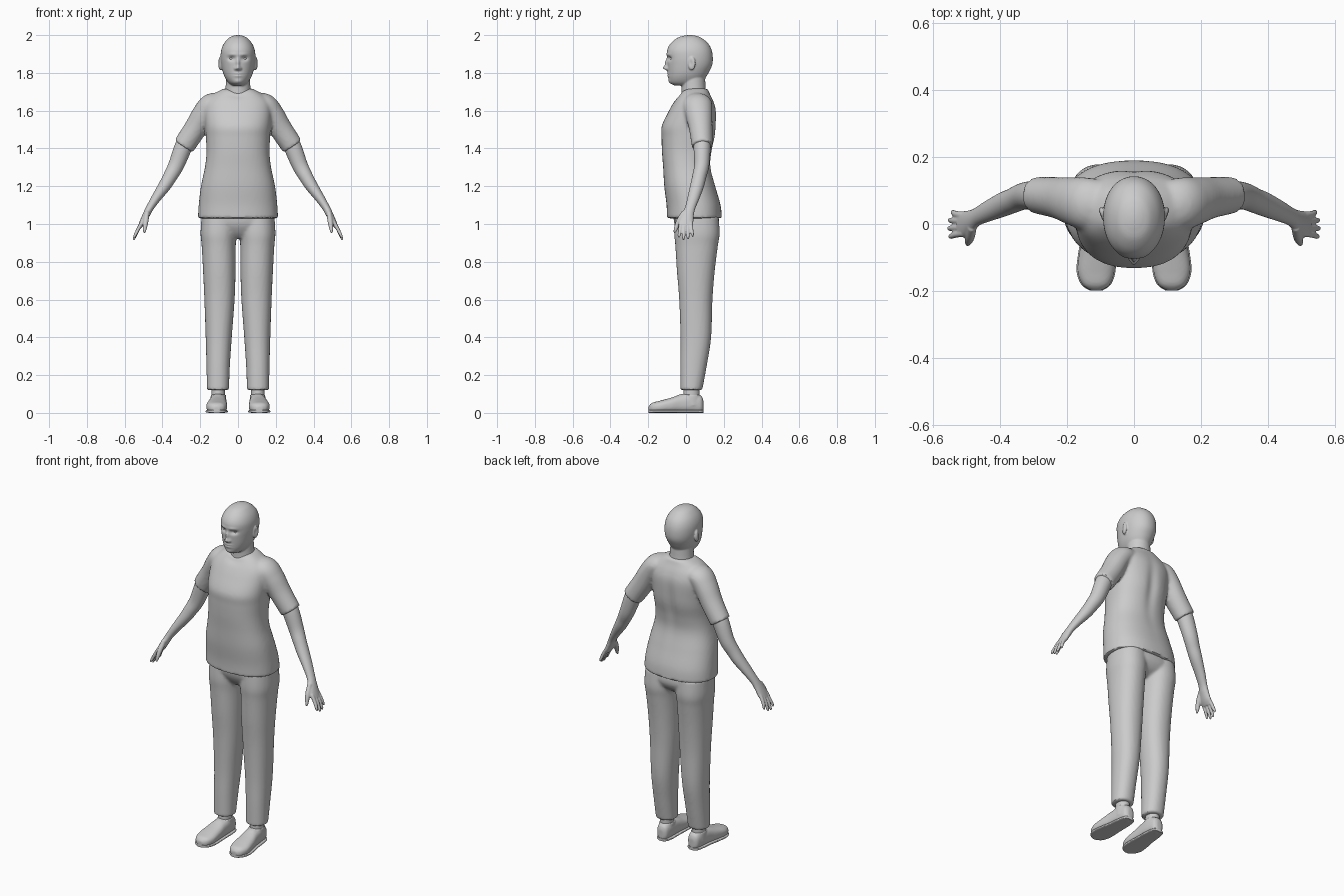
import bpy, bmesh, math
from mathutils import Vector, Matrix

SIDES = (1, -1)


def spline(st, k):
    """Catmull-Rom interpolation of station tuples."""
    out = []
    for i in range(len(st) - 1):
        p = [st[max(i - 1, 0)], st[i], st[i + 1], st[min(i + 2, len(st) - 1)]]
        for j in range(k):
            t = j / k
            out.append([0.5 * (2 * b + (c - a) * t + (2 * a - 5 * b + 4 * c - d) * t * t
                               + (3 * b - a - 3 * c + d) * t ** 3) for a, b, c, d in zip(*p)])
    return out + [list(st[-1])]


def loft(bm, st, axis=None, ref=(0, 1, 0), e=2.0, n=48, k=6, s=1):
    """Closed tube through stations (x, y, z, radius_u, radius_v); s=-1 mirrors it."""
    pts = spline([(s * a[0],) + tuple(a[1:]) for a in st], k)
    pos = [Vector(p[:3]) for p in pts]
    rings = []
    for i, p in enumerate(pts):
        t = Vector(axis) if axis else (pos[min(i + 1, len(pos) - 1)] - pos[max(i - 1, 0)]).normalized()
        v = Vector(ref)
        v = (v - t * v.dot(t)).normalized()
        u = v.cross(t)
        ring = []
        for j in range(n):
            c, d = math.cos(2 * math.pi * j / n), math.sin(2 * math.pi * j / n)
            cu = math.copysign(abs(c) ** (2 / e), c) * max(p[3], 0.002)
            cv = math.copysign(abs(d) ** (2 / e), d) * max(p[4], 0.002)
            ring.append(bm.verts.new(pos[i] + u * cu + v * cv))
        rings.append(ring)
    faces = [bm.faces.new(rings[0]), bm.faces.new(rings[-1])]
    for a, b in zip(rings, rings[1:]):
        for j in range(n):
            faces.append(bm.faces.new((a[j], a[(j + 1) % n], b[(j + 1) % n], b[j])))
    bmesh.ops.recalc_face_normals(bm, faces=faces)


def blob(bm, loc, size, rot=0.0):
    m = Matrix.Translation(loc) @ Matrix.Rotation(rot, 4, 'Z') @ Matrix.Diagonal((*size, 1))
    bmesh.ops.create_uvsphere(bm, u_segments=32, v_segments=20, radius=1, matrix=m)


def finish(name, bm, voxel=None, smooth=0, angle=40):
    """Turn the bmesh into an object; voxel fuses overlapping volumes."""
    me = bpy.data.meshes.new(name)
    bm.to_mesh(me)
    bm.free()
    ob = bpy.data.objects.new(name, me)
    bpy.context.collection.objects.link(ob)
    bpy.ops.object.select_all(action='DESELECT')
    ob.select_set(True)
    bpy.context.view_layer.objects.active = ob
    if voxel:
        r = ob.modifiers.new("fuse", 'REMESH')
        r.mode, r.voxel_size = 'VOXEL', voxel
        bpy.ops.object.modifier_apply(modifier="fuse")
    if smooth:
        m = ob.modifiers.new("soften", 'SMOOTH')
        m.factor, m.iterations = 0.5, smooth
        bpy.ops.object.modifier_apply(modifier="soften")
    bpy.ops.object.shade_smooth_by_angle(angle=math.radians(angle))
    return ob


def bump(ob, c, r, off):
    """Soft push of the surface around a point, mirrored when off-centre."""
    for s in (SIDES if c[0] else (1,)):
        for v in ob.data.vertices:
            q = (((v.co.x - s * c[0]) / r[0]) ** 2 + ((v.co.y - c[1]) / r[1]) ** 2
                 + ((v.co.z - c[2]) / r[2]) ** 2)
            if q < 9:
                v.co += Vector((s * off[0], off[1], off[2])) * math.exp(-q)


Z = (0, 0, 1)

# Head, neck and ears
bm = bmesh.new()
loft(bm, [(0, .01, 1.733, .032, .07), (0, .006, 1.747, .05, .09), (0, .005, 1.77, .066, .097),
          (0, .012, 1.80, .079, .107), (0, .02, 1.84, .088, .118), (0, .021, 1.88, .092, .121),
          (0, .018, 1.92, .089, .118), (0, .018, 1.955, .075, .10), (0, .018, 1.984, .05, .066),
          (0, .02, 1.996, .026, .034), (0, .02, 2.0, .006, .008)], axis=Z, e=2.1, n=64)
loft(bm, [(0, .045, 1.64, .078, .072), (0, .04, 1.72, .066, .064), (0, .035, 1.81, .062, .066)], axis=Z)
for s in SIDES:
    blob(bm, (s * .093, .03, 1.85), (.011, .021, .036), rot=s * -.3)
head = finish("head", bm, .004, 3, 60)
bump(head, (.034, -.092, 1.876), (.019, .05, .012), (0, .013, 0))     # eye sockets
bump(head, (.03, -.1, 1.897), (.024, .05, .009), (0, -.004, 0))       # brows
bump(head, (0, -.1, 1.852), (.009, .05, .022), (0, -.014, 0))         # nose bridge
bump(head, (0, -.1, 1.826), (.012, .05, .012), (0, -.022, 0))         # nose tip
bump(head, (.013, -.1, 1.822), (.007, .05, .007), (0, -.008, 0))      # nostrils
bump(head, (0, -.095, 1.79), (.022, .05, .012), (0, -.007, 0))        # lips
bump(head, (0, -.095, 1.79), (.021, .05, .0035), (0, .006, 0))        # mouth line
bump(head, (0, -.09, 1.754), (.02, .05, .013), (0, -.004, 0))         # chin
bump(head, (.108, .024, 1.852), (.012, .011, .02), (-.007, 0, 0))     # ear hollows

# Eyes
for s in SIDES:
    bm = bmesh.new()
    blob(bm, (s * .034, -.068, 1.876), (.014, .014, .011))
    finish("eye", bm)

# Shirt: torso and short sleeves fused
bm = bmesh.new()
loft(bm, [(0, .045, 1.03, .212, .145), (0, .04, 1.10, .208, .143), (0, .02, 1.2, .196, .135),
          (0, .005, 1.3, .175, .126), (0, .005, 1.38, .167, .132), (0, .0125, 1.46, .17, .142),
          (0, .016, 1.52, .174, .144), (0, .035, 1.6, .178, .125), (0, .042, 1.65, .168, .104),
          (0, .044, 1.69, .125, .082), (0, .045, 1.717, .076, .07)], axis=Z, e=2.35, n=64)
for s in SIDES:
    loft(bm, [(.08, .055, 1.645, .046, .07), (.14, .06, 1.632, .06, .078), (.18, .068, 1.585, .061, .072),
              (.226, .078, 1.505, .06, .062), (.288, .086, 1.412, .058, .055)], s=s)
shirt = finish("shirt", bm, .009, 4)
bump(shirt, (0, -.03, 1.715), (.06, .04, .05), (0, 0, -.022))         # lower front of the neckline
bump(shirt, (0, .17, 1.45), (.03, .06, .15), (0, -.012, 0))           # spine hollow

# Trousers: pelvis and legs fused
bm = bmesh.new()
loft(bm, [(0, .05, 1.06, .188, .118), (0, .057, 1.0, .194, .118), (0, .057, .955, .16, .095),
          (0, .05, .925, .06, .06)], axis=Z, e=2.3)
for s in SIDES:
    loft(bm, [(.1, .057, 1.04, .093, .115), (.103, .058, .95, .095, .12), (.102, .056, .88, .09, .112),
              (.099, .052, .75, .086, .1), (.098, .052, .6, .08, .088), (.102, .052, .4, .069, .081),
              (.105, .04, .25, .062, .07), (.106, .028, .12, .058, .058)], axis=Z, e=2.2, s=s)
finish("trousers", bm, .009, 3)

# Arms with hands
FINGERS = [(-.028, -.037, .548, .926), (-.010, -.013, .551, .915),
           (.009, .011, .549, .918), (.026, .035, .541, .932)]   # base y, tip y, tip x, tip z
for s in SIDES:
    bm = bmesh.new()
    loft(bm, [(.25, .083, 1.48, .045, .045), (.288, .085, 1.41, .047, .045), (.327, .083, 1.312, .042, .04),
              (.36, .07, 1.25, .037, .037), (.39, .058, 1.2, .033, .036), (.435, .038, 1.135, .025, .031),
              (.467, .022, 1.085, .02, .027), (.485, .01, 1.05, .019, .032), (.505, 0, 1.01, .016, .039),
              (.52, -.002, .985, .011, .036)], s=s, n=40)
    for yb, yt, xt, zt in FINGERS:
        loft(bm, [(.508, yb, 1.01, .01, .01), (.53, yb * .6 + yt * .4, .97, .0095, .0095),
                  (xt - .002, yt, zt + .012, .0075, .0075), (xt, yt, zt, .003, .003)], s=s, n=16, k=4)
    loft(bm, [(.482, -.008, 1.06, .014, .016), (.488, -.038, 1.015, .014, .014),
              (.494, -.055, .972, .01, .01), (.496, -.062, .952, .004, .004)], s=s, n=16, k=4)
    finish("arm", bm, .004, 2, 60)

# Ankles, shoes and soles
SHOE = [(.102, .092, .04, .014, .026), (.102, .078, .046, .033, .046), (.103, .03, .052, .042, .052),
        (.106, -.03, .048, .046, .048), (.11, -.08, .04, .052, .04), (.113, -.14, .032, .055, .032),
        (.113, -.18, .027, .041, .026), (.113, -.198, .022, .016, .014)]
for s in SIDES:
    bm = bmesh.new()
    loft(bm, [(.105, .03, .17, .036, .04), (.105, .028, .06, .036, .043)], axis=Z, s=s)
    finish("ankle", bm)
    bm = bmesh.new()
    loft(bm, SHOE, axis=(0, -1, 0), ref=Z, e=2.5, s=s)
    loft(bm, [(.104, .03, .04, .042, .055), (.104, .028, .08, .041, .052), (.104, .026, .097, .039, .047)],
         axis=Z, s=s)                                               # ankle opening
    loft(bm, [(.106, .0, .09, .026, .012), (.107, -.03, .088, .026, .011), (.108, -.065, .074, .024, .01)],
         axis=(0, -1, 0), ref=Z, s=s)                               # tongue
    finish("shoe", bm, .005, 2)
    bm = bmesh.new()
    loft(bm, [(x, y, .008, r + .003, .008) for x, y, z, r, h in SHOE], axis=(0, -1, 0), ref=Z, e=4, s=s)
    finish("sole", bm)
